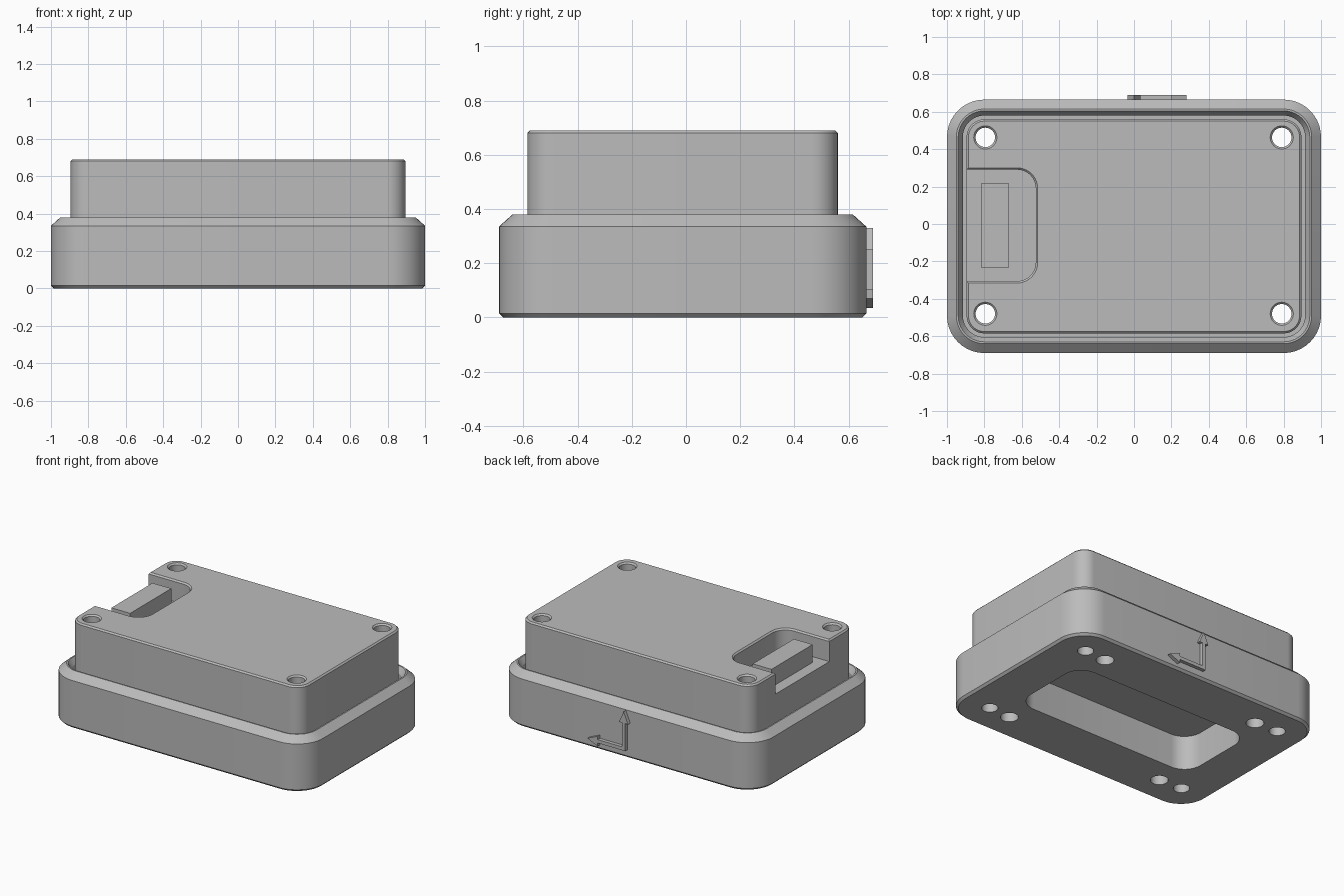
import bpy, bmesh, math

cube = bpy.data.objects.get("Cube")
if cube:
    bpy.data.objects.remove(cube, do_unlink=True)

grey = bpy.data.materials.new("plain grey")
grey.use_nodes = True
colour = (0.5, 0.5, 0.5, 1)
grey.diffuse_color = colour
grey.node_tree.nodes["Principled BSDF"].inputs["Base Color"].default_value = colour

Y_MID = -0.0125


def make_object(name, bm):
    bmesh.ops.recalc_face_normals(bm, faces=bm.faces[:])
    mesh = bpy.data.meshes.new(name)
    bm.to_mesh(mesh)
    bm.free()
    mesh.materials.append(grey)
    obj = bpy.data.objects.new(name, mesh)
    bpy.context.collection.objects.link(obj)
    return obj


def loft(name, centre, half, radius, rings, steps=10):
    """Stack rounded rectangles; each ring is (inset, height)."""
    bm = bmesh.new()
    loops = []
    for inset, z in rings:
        r = radius - inset
        loop = []
        for q, (sx, sy) in enumerate([(1, 1), (-1, 1), (-1, -1), (1, -1)]):
            for i in range(steps + 1):
                if half[0] == radius and i == steps:
                    continue  # full circle: quadrants share their end points
                a = (q + i / steps) * math.pi / 2
                x = centre[0] + sx * (half[0] - radius) + r * math.cos(a)
                y = centre[1] + sy * (half[1] - radius) + r * math.sin(a)
                loop.append(bm.verts.new((x, y, z)))
        loops.append(loop)
    for low, high in zip(loops, loops[1:]):
        n = len(low)
        for i in range(n):
            j = (i + 1) % n
            bm.faces.new((low[i], low[j], high[j], high[i]))
    bm.faces.new(loops[0])
    bm.faces.new(loops[-1])
    return make_object(name, bm)


def prism(name, outline, y0, y1):
    """Extrude an x-z outline along y."""
    bm = bmesh.new()
    face = bm.faces.new([bm.verts.new((x, y0, z)) for x, z in outline])
    out = bmesh.ops.extrude_face_region(bm, geom=[face])["geom"]
    bmesh.ops.translate(bm, vec=(0, y1 - y0, 0),
                        verts=[v for v in out if isinstance(v, bmesh.types.BMVert)])
    return make_object(name, bm)


def cut(obj, cutters):
    for cutter in cutters:
        mod = obj.modifiers.new("cut", 'BOOLEAN')
        mod.operation = 'DIFFERENCE'
        mod.solver = 'EXACT'
        mod.object = cutter
    deps = bpy.context.evaluated_depsgraph_get()
    mesh = bpy.data.meshes.new_from_object(obj.evaluated_get(deps))
    obj.modifiers.clear()
    obj.data = mesh


# Base tray with chamfered rim and a shallow groove inside it
base = loft("base", (0, Y_MID), (1, 0.6775), 0.2,
            [(0.015, 0), (0, 0.015), (0, 0.335), (0.05, 0.38), (0.06, 0.38),
             (0.085, 0.34), (0.085, 0.30)])
# Upper housing
housing = loft("housing", (0, Y_MID), (0.895, 0.5725), 0.095,
               [(0, 0.30), (0, 0.68), (0.01, 0.69)])

# Through holes in the corners, blind holes beside them underneath
through, blind = [], []
for x in (-0.795, 0.79):
    for y in (-0.48, 0.463):
        through.append(loft("through_hole", (x, y), (0.052, 0.052), 0.052,
                            [(0, -0.1), (0, 0.68), (-0.02, 0.70)], 8))
        blind.append(loft("blind_hole", (math.copysign(0.62, x), y - 0.01),
                          (0.057, 0.057), 0.057, [(0, -0.1), (0, 0.2)], 8))
# Pocket in the underside, connector notch in the upper housing
pocket = loft("pocket", (0, Y_MID), (0.7, 0.3), 0.13, [(0, -0.1), (0, 0.24)])
notch = loft("notch", (-0.81, -0.0075), (0.285, 0.298), 0.1,
             [(0, 0.54), (0, 0.68), (-0.02, 0.70)])

cut(base, through + blind + [pocket])
cut(housing, through + [notch])
for cutter in through + blind + [pocket, notch]:
    bpy.data.objects.remove(cutter, do_unlink=True)

# Connector block standing in the notch
connector = prism("connector", [(-0.815, 0.535), (-0.67, 0.535),
                                (-0.67, 0.665), (-0.815, 0.665)], -0.235, 0.22)


# Raised axis arrows on the back
def arrow(name, start, direction, length):
    dx, dz = direction
    shape = [(0, -0.012), (length - 0.08, -0.012), (length - 0.08, -0.035), (length, 0),
             (length - 0.08, 0.035), (length - 0.08, 0.012), (0, 0.012)]
    outline = [(start[0] + a * dx - b * dz, start[1] + a * dz + b * dx) for a, b in shape]
    return prism(name, outline, 0.655, 0.69)


up_arrow = arrow("up_arrow", (0, 0.058), (0, 1), 0.272)
side_arrow = arrow("side_arrow", (0, 0.07), (1, 0), 0.28)

# Smooth the rounded corners, keep the edges sharp
bpy.ops.object.select_all(action='DESELECT')
for obj in (base, housing):
    obj.select_set(True)
bpy.context.view_layer.objects.active = base
bpy.ops.object.shade_smooth_by_angle(angle=math.radians(25))
